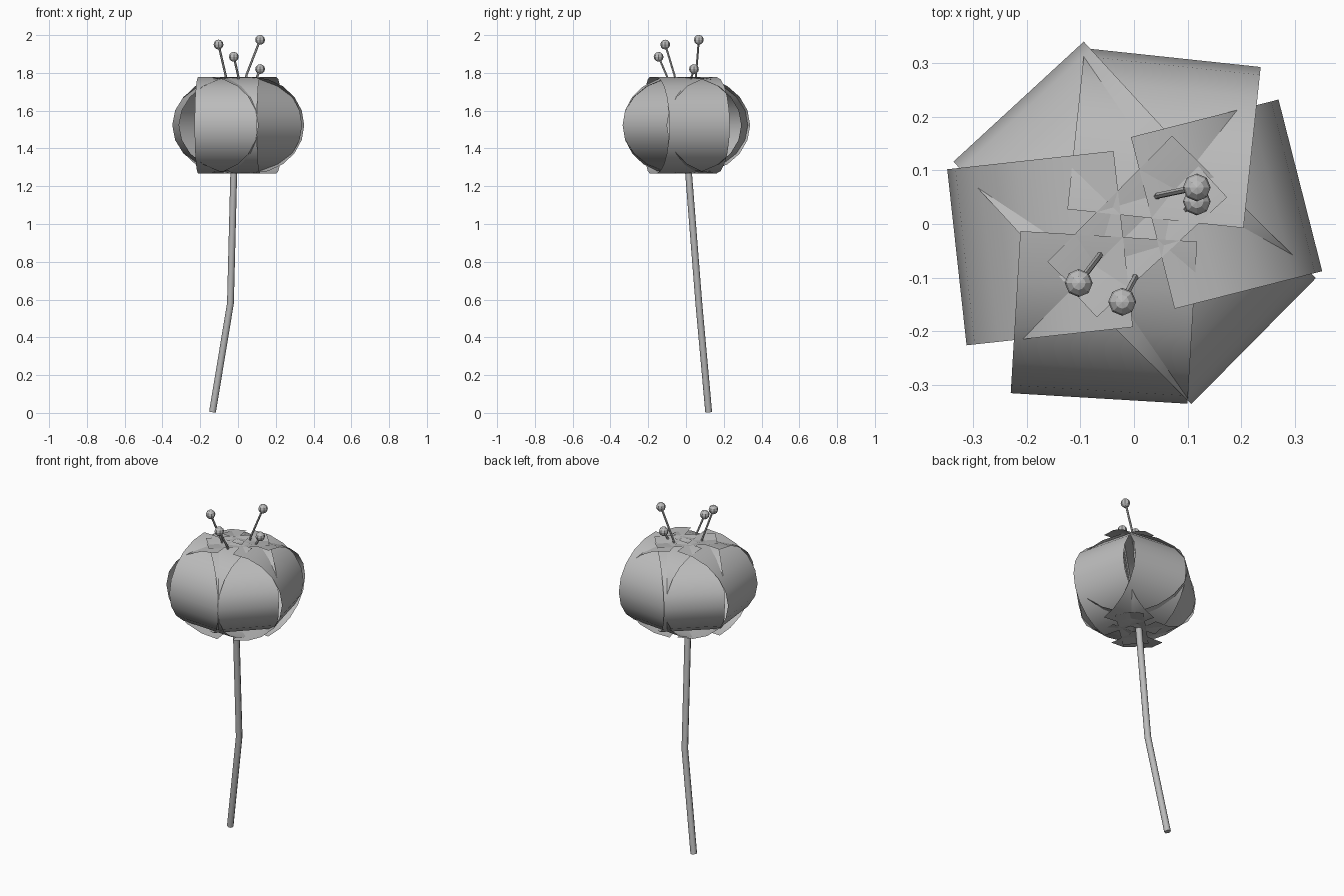
import bpy, bmesh, math
from mathutils import Vector

if "Cube" in bpy.data.objects:
    bpy.data.objects.remove(bpy.data.objects["Cube"])

mat = bpy.data.materials.new("plain grey")
mat.diffuse_color = (0.5, 0.5, 0.5, 1)
mat.use_nodes = True
mat.node_tree.nodes["Principled BSDF"].inputs["Base Color"].default_value = mat.diffuse_color


def finish(obj, angle=None):
    obj.data.materials.append(mat)
    if angle:
        bpy.ops.object.select_all(action='DESELECT')
        obj.select_set(True)
        bpy.context.view_layer.objects.active = obj
        bpy.ops.object.shade_smooth_by_angle(angle=math.radians(angle))


def petal(name, outer, inner, width=0.33, mid_z=1.523, half_h=0.255, steps=10):
    """Thin straight-sided strip bent into a half ellipse from bottom to top."""
    outer, inner = Vector(outer), Vector(inner)
    reach = outer - inner
    side = Vector((-reach.y, reach.x)).normalized() * width / 2
    bm = bmesh.new()
    rows = []
    for i in range(steps + 1):
        a = math.pi * (i / steps - 0.5)
        p = inner + reach * math.cos(a)
        z = mid_z + half_h * math.sin(a)
        rows.append([bm.verts.new((*(p + side * s), z)) for s in (-1, 1)])
    for a, b in zip(rows, rows[1:]):
        bm.faces.new((a[0], a[1], b[1], b[0]))
    me = bpy.data.meshes.new(name)
    bm.to_mesh(me)
    bm.free()
    obj = bpy.data.objects.new(name, me)
    bpy.context.collection.objects.link(obj)
    finish(obj, 40)


def tube(name, points, radius, sides=8):
    """Round rod swept along a list of points, with capped ends."""
    pts = [Vector(p) for p in points]
    bm = bmesh.new()
    rings = []
    for i, p in enumerate(pts):
        d = (pts[min(i + 1, len(pts) - 1)] - pts[max(i - 1, 0)]).normalized()
        u = d.cross(Vector((0, 1, 0))).normalized()
        v = d.cross(u)
        rings.append([bm.verts.new(p + radius * (u * math.cos(t) + v * math.sin(t)))
                      for t in (2 * math.pi * k / sides for k in range(sides))])
    for a, b in zip(rings, rings[1:]):
        for k in range(sides):
            n = (k + 1) % sides
            bm.faces.new((a[k], a[n], b[n], b[k]))
    bm.faces.new(rings[0])
    bm.faces.new(rings[-1])
    bmesh.ops.recalc_face_normals(bm, faces=bm.faces)
    me = bpy.data.meshes.new(name)
    bm.to_mesh(me)
    bm.free()
    obj = bpy.data.objects.new(name, me)
    bpy.context.collection.objects.link(obj)
    finish(obj, 50)


# Six overlapping petals: middle of the outer bulge, middle of the tip edge
petals = [
    ((-0.215, 0.228), (0.052, -0.062)),
    ((0.072, 0.310), (0.040, 0.010)),
    ((0.310, 0.072), (0.035, 0.002)),
    ((0.223, -0.218), (-0.045, 0.047)),
    ((-0.065, -0.325), (-0.047, -0.023)),
    ((-0.330, -0.062), (-0.020, -0.028)),
]
for i, (outer, inner) in enumerate(petals):
    petal(f"petal_{i + 1}", outer, inner)

# Bent stem
tube("stem", [(-0.135, 0.12, 0.005), (-0.04, 0.068, 0.58), (-0.022, 0.012, 1.29)], 0.018)

# Stamens: rod point where it leaves the flower, and ball centre
stamens = [
    ((-0.065, -0.060, 1.785), (-0.103, -0.110, 1.950)),
    ((0.002, -0.100, 1.780), (-0.022, -0.145, 1.885)),
    ((0.045, 0.053, 1.790), (0.117, 0.068, 1.975)),
    ((0.095, 0.025, 1.765), (0.117, 0.042, 1.820)),
]
for i, (exit_pt, ball) in enumerate(stamens):
    tube(f"stamen_rod_{i + 1}", [(-0.02, 0.01, 1.29), exit_pt, ball], 0.006, 6)
    bpy.ops.mesh.primitive_uv_sphere_add(segments=8, ring_count=6, radius=0.026, location=ball)
    tip = bpy.context.object
    tip.name = f"stamen_tip_{i + 1}"
    finish(tip)
